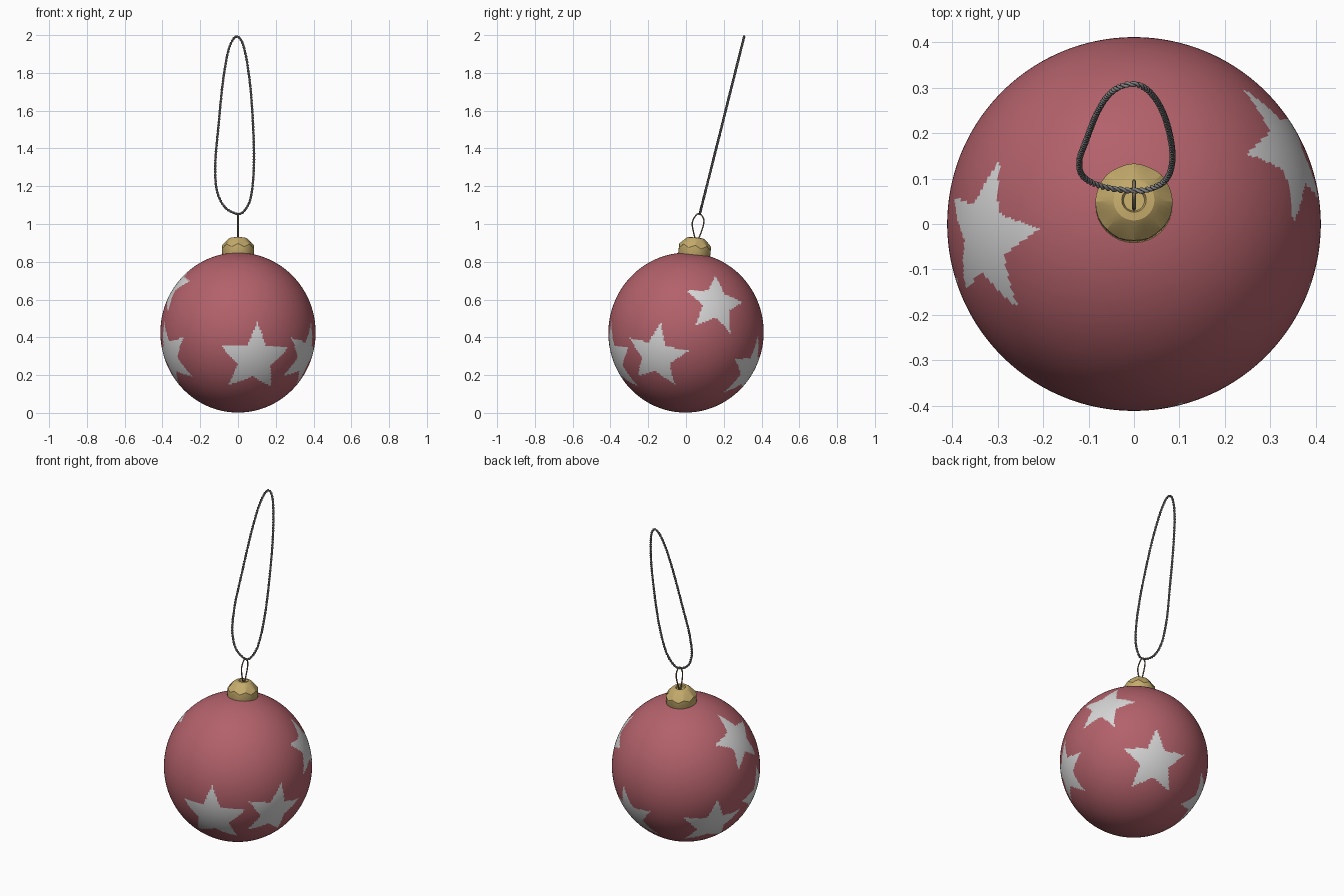
import bpy, bmesh, math
from mathutils import Vector, Matrix

if "Cube" in bpy.data.objects:
    bpy.data.objects.remove(bpy.data.objects["Cube"])

CENTRE = Vector((0, 0, 0.425))
TILT = Matrix.Translation(CENTRE) @ Matrix.Rotation(math.radians(-6), 4, 'X')


def material(name, rgb):
    m = bpy.data.materials.new(name)
    m.diffuse_color = (*rgb, 1)
    m.use_nodes = True
    m.node_tree.nodes["Principled BSDF"].inputs["Base Color"].default_value = m.diffuse_color
    return m


RED = material("dusty red", (0.45, 0.12, 0.145))
SILVER = material("star silver", (0.68, 0.68, 0.68))
GOLD = material("gold", (0.56, 0.41, 0.15))
BRONZE = material("dark bronze", (0.22, 0.17, 0.09))
GREY = material("cord grey", (0.22, 0.22, 0.22))


def finish(bm, name, mats, angle):
    me = bpy.data.meshes.new(name)
    bm.to_mesh(me)
    bm.free()
    for m in mats:
        me.materials.append(m)
    ob = bpy.data.objects.new(name, me)
    bpy.context.collection.objects.link(ob)
    bpy.ops.object.select_all(action='DESELECT')
    bpy.context.view_layer.objects.active = ob
    ob.select_set(True)
    bpy.ops.object.shade_smooth_by_angle(angle=math.radians(angle))
    return ob


# Stars: centre direction, roll in degrees, tip radius
STARS = [((.09, -.373, -.145), -2, .205), ((.356, -.16, -.125), -12, .185),
         ((.344, .16, .155), -12, .175), ((.13, .335, -.197), 3, .19),
         ((-.30, .18, -.21), -3, .19), ((-.33, -.03, .24), 3, .178),
         ((-.36, -.15, -.125), 12, .19)]
frames = []
for d, roll, rad in STARS:
    n = Vector(d).normalized()
    east = Vector((0, 0, 1)).cross(n).normalized()
    frames.append((n, east, n.cross(east), math.radians(90 + roll), rad))


def in_star(p):
    for n, east, north, roll, tip in frames:
        if p.dot(n) < 0.8:
            continue
        dist = p.angle(n) * 0.41
        a = (math.atan2(p.dot(north), p.dot(east)) - roll) % math.radians(72)
        a = min(a, math.radians(72) - a)
        inner = tip * 0.45
        ex = inner * math.cos(math.radians(36)) - tip
        ey = inner * math.sin(math.radians(36))
        if ex * dist * math.sin(a) - ey * (dist * math.cos(a) - tip) > 0:
            return True
    return False


# Ball, stars chosen face by face
bm = bmesh.new()
bmesh.ops.create_uvsphere(bm, u_segments=288, v_segments=144, radius=0.411)
bmesh.ops.transform(bm, verts=bm.verts, matrix=TILT @ Matrix.Diagonal((1, 1, 1.03, 1)))
for f in bm.faces:
    f.material_index = int(in_star((f.calc_center_median() - CENTRE).normalized()))
finish(bm, "ball", [RED, SILVER], 60)

# Cap: turned profile with a crimped shoulder
PROFILE = [(.078, .395), (.085, .412), (.085, .457), (.058, .492), (.045, .503),
           (.027, .506), (.023, .495)]
SIDES = 32
bm = bmesh.new()
rings = []
for i, (r, z) in enumerate(PROFILE):
    ring = []
    for k in range(SIDES):
        a = math.tau * k / SIDES
        dz = 0.008 * math.cos(8 * a) if i == 2 else 0
        ring.append(bm.verts.new(TILT @ Vector((r * math.cos(a), r * math.sin(a), z + dz))))
    rings.append(ring)
for lo, hi in zip(rings, rings[1:]):
    for k in range(SIDES):
        j = (k + 1) % SIDES
        bm.faces.new((lo[k], lo[j], hi[j], hi[k]))
bm.faces.new(rings[-1])
finish(bm, "cap", [GOLD], 25)


def smooth_loop(pts, steps):
    """Closed Catmull-Rom path through the points."""
    out, n = [], len(pts)
    for i in range(n):
        a, b, c, d = (pts[(i + k) % n] for k in (-1, 0, 1, 2))
        for s in range(steps):
            t = s / steps
            out.append(0.5 * (2 * b + (c - a) * t + (2 * a - 5 * b + 4 * c - d) * t * t
                              + (3 * b - a - 3 * c + d) * t ** 3))
    return out


def wire(name, paths, radius, mat):
    cu = bpy.data.curves.new(name, 'CURVE')
    cu.dimensions = '3D'
    cu.bevel_depth = radius
    cu.bevel_resolution = 1
    for path in paths:
        sp = cu.splines.new('POLY')
        sp.points.add(len(path) - 1)
        for q, p in zip(sp.points, path):
            q.co = (*p, 1)
        sp.use_cyclic_u = True
        sp.use_smooth = True
    cu.materials.append(mat)
    ob = bpy.data.objects.new(name, cu)
    bpy.context.collection.objects.link(ob)


# Hanging ring
ring_pts = [Vector((0, y, z)) for y, z in
            [(.057, .912), (.038, .965), (.035, 1.015), (.065, 1.055), (.094, 1.025), (.085, .97)]]
wire("hanging_ring", [smooth_loop(ring_pts, 8)], 0.004, BRONZE)

# Cord: two strands twisted round a leaning loop
LOOP = [(0, 1.053), (-.07, 1.09), (-.112, 1.18), (-.12, 1.32), (-.105, 1.5), (-.08, 1.75),
        (-.05, 1.92), (-.01, 1.992), (.03, 1.94), (.063, 1.75), (.081, 1.5), (.084, 1.3),
        (.07, 1.15), (.04, 1.078)]
path = smooth_loop([Vector((x, .073 + (z - 1.053) * .25, z)) for x, z in LOOP], 60)
# even spacing so that the twist stays regular
lengths = [0]
for a, b in zip(path, path[1:] + path[:1]):
    lengths.append(lengths[-1] + (b - a).length)
total, count, turns, k, even = lengths[-1], 640, 64, 0, []
for i in range(count):
    s = total * i / count
    while lengths[k + 1] <= s:
        k += 1
    t = (s - lengths[k]) / (lengths[k + 1] - lengths[k])
    even.append(path[k].lerp(path[(k + 1) % len(path)], t))
normal = Vector((0, -1, .25)).normalized()
strands = []
for phase in (0, math.pi):
    strand = []
    for i, p in enumerate(even):
        side = (even[(i + 1) % count] - even[i - 1]).normalized().cross(normal)
        a = math.tau * turns * i / count + phase
        strand.append(p + 0.0035 * (math.cos(a) * normal + math.sin(a) * side))
    strands.append(strand)
wire("cord", strands, 0.0037, GREY)
